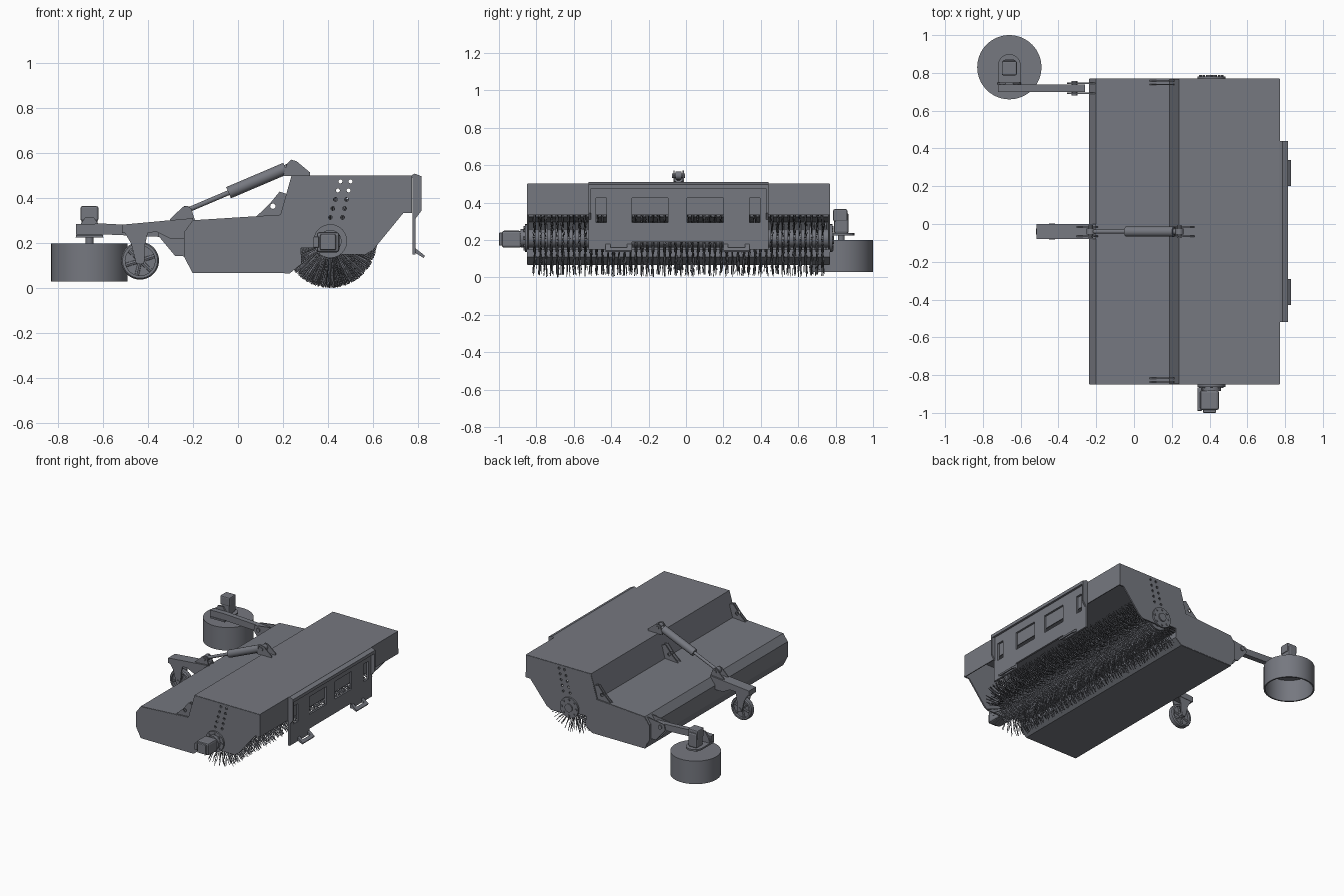
import bpy, bmesh, math, random
from mathutils import Vector, Matrix

random.seed(4)
cube = bpy.data.objects.get("Cube")
if cube:
    bpy.data.objects.remove(cube, do_unlink=True)

STEEL = (0.18, 0.188, 0.215, 1)
steel = bpy.data.materials.new("steel_grey")
steel.use_nodes = True
steel.diffuse_color = STEEL
steel.node_tree.nodes["Principled BSDF"].inputs["Base Color"].default_value = STEEL


def finish(name, bm, smooth=False):
    bmesh.ops.recalc_face_normals(bm, faces=bm.faces[:])
    mesh = bpy.data.meshes.new(name)
    bm.to_mesh(mesh)
    bm.free()
    mesh.materials.append(steel)
    ob = bpy.data.objects.new(name, mesh)
    bpy.context.collection.objects.link(ob)
    if smooth:
        select(ob)
        bpy.ops.object.shade_smooth_by_angle(angle=math.radians(35))
    return ob


def select(ob):
    bpy.ops.object.select_all(action='DESELECT')
    ob.select_set(True)
    bpy.context.view_layer.objects.active = ob


def apply_modifier(ob, mod):
    select(ob)
    bpy.ops.object.modifier_apply(modifier=mod.name)


def prism(name, pts, lo, hi, axis='y'):
    """Outline extruded along y (points are x, z) or along z (points are x, y)."""
    bm = bmesh.new()
    place = (lambda a, b: (a, lo, b)) if axis == 'y' else (lambda a, b: (a, b, lo))
    face = bm.faces.new([bm.verts.new(place(a, b)) for a, b in pts])
    geom = bmesh.ops.extrude_face_region(bm, geom=[face])["geom"]
    move = Vector((0, hi - lo, 0)) if axis == 'y' else Vector((0, 0, hi - lo))
    bmesh.ops.translate(bm, vec=move, verts=[v for v in geom if isinstance(v, bmesh.types.BMVert)])
    return finish(name, bm)


def box(name, x0, x1, y0, y1, z0, z1, bevel=0):
    ob = prism(name, [(x0, z0), (x1, z0), (x1, z1), (x0, z1)], y0, y1)
    if bevel:
        mod = ob.modifiers.new("bevel", 'BEVEL')
        mod.width, mod.segments = bevel, 2
        apply_modifier(ob, mod)
    return ob


def add_rod(bm, p0, p1, r, sides=24, r2=None):
    p0, p1 = Vector(p0), Vector(p1)
    d = p1 - p0
    turn = d.to_track_quat('Z', 'Y').to_matrix().to_4x4()
    bmesh.ops.create_cone(bm, cap_ends=True, segments=sides, radius1=r, radius2=r if r2 is None else r2,
                          depth=d.length, matrix=Matrix.Translation((p0 + p1) / 2) @ turn)


def rod(name, p0, p1, r, sides=24, r2=None):
    bm = bmesh.new()
    add_rod(bm, p0, p1, r, sides, r2)
    return finish(name, bm, True)


def turned(name, profile, center, axis, sides=40):
    """Closed (radius, offset) profile revolved around an axis."""
    bm = bmesh.new()
    verts = [bm.verts.new((r, 0, h)) for r, h in profile]
    edges = [bm.edges.new((verts[i], verts[(i + 1) % len(verts)])) for i in range(len(verts))]
    bmesh.ops.spin(bm, geom=verts + edges, axis=(0, 0, 1), cent=(0, 0, 0), angle=math.tau, steps=sides)
    bmesh.ops.remove_doubles(bm, verts=bm.verts[:], dist=1e-5)
    turn = Vector(axis).to_track_quat('Z', 'Y').to_matrix().to_4x4()
    bmesh.ops.transform(bm, matrix=Matrix.Translation(center) @ turn, verts=bm.verts[:])
    return finish(name, bm, True)


def cut(ob, cutter):
    cutter.hide_render = True
    mod = ob.modifiers.new("cut", 'BOOLEAN')
    mod.operation, mod.object, mod.solver = 'DIFFERENCE', cutter, 'EXACT'
    apply_modifier(ob, mod)
    bpy.data.objects.remove(cutter, do_unlink=True)


Y0, Y1 = -0.85, 0.77      # housing ends
HX, HZ = 0.41, 0.21       # main brush axis
MID = -0.04               # cylinder and caster line

# Folded sheet forming the hood and the hopper
sheet = [(0.77, 0.335), (0.77, 0.5), (0.24, 0.5), (0.19, 0.325), (-0.2, 0.3), (-0.236, 0.25),
         (-0.236, 0.14), (-0.2, 0.07), (0.23, 0.07), (0.28, 0.11), (0.28, 0.15)]
bm = bmesh.new()
rows = [[bm.verts.new((x, y, z)) for x, z in sheet] for y in (Y0 + .002, Y1 - .002)]
for i in range(len(sheet) - 1):
    bm.faces.new((rows[0][i], rows[0][i + 1], rows[1][i + 1], rows[1][i]))
hood = finish("hood_and_hopper", bm)
mod = hood.modifiers.new("thickness", 'SOLIDIFY')
mod.thickness, mod.offset = 0.006, 0
apply_modifier(hood, mod)

# End plates with two rows of adjustment holes
outline = sheet[:-1] + [(0.28, 0.18), (0.35, 0.18), (0.38, 0.15), (0.565, 0.15), (0.6, 0.17), (0.735, 0.335)]
for label, y in (("right", Y0), ("left", Y1 - 0.01)):
    plate = prism(label + "_end_plate", outline, y, y + 0.01)
    bm = bmesh.new()
    for x0, x1 in ((0.41, 0.455), (0.465, 0.5)):
        for i in range(5):
            x, z = x0 + (x1 - x0) * i / 4, 0.315 + 0.04 * i
            add_rod(bm, (x, y - .02, z), (x, y + .03, z), 0.009, 10)
    cut(plate, finish("hole_cutter", bm))

# Bearing plates with bolt rings at both brush ends
for label, y, s in (("right", Y0, -1), ("left", Y1, 1)):
    rod(label + "_bearing_plate", (HX, y, HZ), (HX, y + s * 0.012, HZ), 0.075, 24)
    bm = bmesh.new()
    for i in range(8):
        a = math.tau * i / 8
        x, z = HX + 0.058 * math.cos(a), HZ + 0.058 * math.sin(a)
        add_rod(bm, (x, y, z), (x, y + s * 0.018, z), 0.008, 6)
    finish(label + "_bearing_bolts", bm)
    rod(label + "_bearing_hub", (HX, y, HZ), (HX, y + s * 0.02, HZ), 0.03)

# Drive motor on the right end
rod("drive_motor_flange", (HX, -0.85, HZ), (HX, -0.885, HZ), 0.05)
box("drive_motor_body", 0.35, 0.45, -0.985, -0.88, 0.16, 0.25, 0.012)
box("drive_motor_cap", 0.365, 0.435, -1.0, -0.98, 0.17, 0.24, 0.006)
box("drive_motor_port", 0.335, 0.36, -0.99, -0.865, 0.18, 0.23, 0.005)

# Main brush: core, spacer rings and bristles
rod("brush_core", (HX, Y0 + .01, HZ), (HX, Y1 - .01, HZ), 0.05)
rings, bristles = bmesh.new(), bmesh.new()
count = 52
for k in range(count):
    y = Y0 + 0.04 + (Y1 - Y0 - 0.08) * k / (count - 1)
    add_rod(rings, (HX, y - .008, HZ), (HX, y + .008, HZ), 0.075, 20)
    for i in range(44):
        a = math.tau * (i + random.random()) / 44
        yj = y + random.uniform(-0.012, 0.012)
        c, s = math.cos(a), math.sin(a)
        length = random.uniform(0.19, 0.209)
        add_rod(bristles, (HX + .07 * c, y, HZ + .07 * s), (HX + length * c, yj, HZ + length * s), 0.0022, 3)
finish("brush_rings", rings, True)
finish("brush_bristles", bristles)

# Mounting plate with windows on the back of the hood
mount = box("mounting_plate", 0.775, 0.789, -0.52, 0.44, 0.15, 0.5)
cut(mount, box("middle_cutter", 0.7, 0.9, -0.29, 0.2, 0.1, 0.19))
for y0, y1 in ((-0.48, -0.425), (-0.29, -0.095), (0.005, 0.2), (0.34, 0.395)):
    cut(mount, box("window_cutter", 0.7, 0.9, y0, y1, 0.295, 0.425))
prism("mount_top_hook", [(0.768, 0.5), (0.775, 0.49), (0.789, 0.485), (0.815, 0.475), (0.815, 0.498), (0.785, 0.51)],
      -0.52, 0.44)
side = [(0.789, 0.31), (0.815, 0.345), (0.815, 0.49), (0.789, 0.5)]
for label, y in (("right", -0.52), ("left", 0.428)):
    prism(label + "_mount_flange", side, y, y + 0.012)
foot = [(0.78, 0.185), (0.83, 0.145), (0.825, 0.135), (0.775, 0.165)]
toe = [(0.812, 0.16), (0.83, 0.145), (0.825, 0.135), (0.805, 0.147)]
for label, y0, y1 in (("right", -0.43, -0.29), ("left", 0.2, 0.34)):
    prism(label + "_foot_bar", toe, y0, y1)
    for n, y in (("inner", y0), ("outer", y1 - 0.025)):
        prism(f"{label}_foot_{n}_tab", foot, y, y + 0.025)

# Hinge ears between hopper and hood
ear = [(0.08, 0.318), (0.14, 0.375), (0.185, 0.43), (0.215, 0.42), (0.19, 0.325)]
for i, y in enumerate((-0.84, -0.82, -0.06, -0.03, 0.735, 0.755)):
    plate = prism(f"hinge_ear_{i + 1}", ear, y, y + 0.007)
    cut(plate, rod("hole_cutter", (0.155, y - .02, 0.365), (0.155, y + .03, 0.365), 0.012, 12))

# Lift cylinder and its brackets
low, high = Vector((-0.23, MID, 0.345)), Vector((0.24, MID, 0.545))
mid, end = low.lerp(high, 0.4), low.lerp(high, 0.94)
rod("cylinder_rod", low, mid, 0.011, 16)
rod("cylinder_barrel", mid, end, 0.027)
rod("cylinder_neck", end, high, 0.016, 16)
upper = [(0.2, 0.5), (0.218, 0.555), (0.235, 0.572), (0.26, 0.565), (0.32, 0.515), (0.32, 0.5)]
lower = [(-0.305, 0.305), (-0.245, 0.362), (-0.225, 0.367), (-0.208, 0.355), (-0.19, 0.3)]
for label, pts, p in (("upper", upper, high), ("lower", lower, low)):
    for n, y in (("right", MID - 0.028), ("left", MID + 0.021)):
        prism(f"{label}_{n}_cylinder_bracket", pts, y, y + 0.007)
    rod(label + "_cylinder_eye", (p.x, MID - .015, p.z), (p.x, MID + .015, p.z), 0.022, 20)
    rod(label + "_cylinder_pin", (p.x, MID - .034, p.z), (p.x, MID + .034, p.z), 0.012, 16)

# Caster arm, fork and spoked wheel
prism("caster_arm", [(-0.515, 0.245), (-0.515, 0.283), (-0.2, 0.312), (-0.2, 0.22), (-0.3, 0.22), (-0.36, 0.25)],
      -0.08, 0.0)
WX, WZ = -0.435, 0.123
for n, y in (("right", MID - 0.037), ("left", MID + 0.029)):
    prism(f"caster_fork_{n}", [(-0.505, 0.25), (-0.4, 0.25), (-0.412, 0.2), (WX + .018, WZ - .012),
                               (WX - .018, WZ - .012), (-0.475, 0.2)], y, y + 0.008)
turned("caster_tyre", [(0.066, -.022), (0.078, -.022), (0.084, -.014), (0.084, .014), (0.078, .022), (0.066, .022)],
       (WX, MID, WZ), (0, 1, 0))
rod("caster_axle", (WX, MID - .042, WZ), (WX, MID + .042, WZ), 0.016, 16)
rod("caster_web", (WX, MID - .005, WZ), (WX, MID + .005, WZ), 0.068, 32)
bm = bmesh.new()
for i in range(6):
    a = math.tau * i / 6 + 0.3
    add_rod(bm, (WX, MID, WZ), (WX + .07 * math.cos(a), MID, WZ + .07 * math.sin(a)), 0.011, 8)
finish("caster_spokes", bm)

# Side brush drum, open below
SX, SY = -0.66, 0.83
turned("side_brush_drum", [(0.0, 0.2), (0.17, 0.2), (0.17, 0.03), (0.16, 0.03), (0.16, 0.19), (0.0, 0.19)],
       (SX, SY, 0), (0, 0, 1), 64)
rod("side_brush_shaft", (SX, SY, 0.19), (SX, SY, 0.235), 0.018)

# Side brush bracket and motor
tongue = [(-0.72, 0.7), (-0.6, 0.7)] + [(SX + 0.06 * math.cos(math.pi * i / 10), SY + 0.01 + 0.06 * math.sin(math.pi * i / 10))
                                        for i in range(11)]
prism("side_brush_plate", tongue, 0.225, 0.237, 'z')
prism("side_brush_cheek", [(-0.722, 0.225), (-0.598, 0.225), (-0.61, 0.27), (-0.64, 0.315), (-0.68, 0.315), (-0.71, 0.27)],
      0.738, 0.75)
box("side_motor_body", -0.695, -0.625, 0.79, 0.87, 0.235, 0.345, 0.012)
box("side_motor_cap", -0.7, -0.62, 0.787, 0.863, 0.3, 0.365, 0.008)

# Side brush arm and its pivot on the hopper
prism("side_brush_arm", [(-0.72, 0.24), (-0.72, 0.285), (-0.6, 0.288), (-0.26, 0.27), (-0.26, 0.225), (-0.6, 0.24)],
      0.7, 0.738)
for n, y in (("right", 0.688), ("left", 0.742)):
    prism(f"arm_pivot_{n}", [(-0.355, 0.235), (-0.345, 0.275), (-0.2, 0.295), (-0.2, 0.14), (-0.28, 0.145)], y, y + 0.008)
rod("arm_pivot_pin", (-0.315, 0.68, 0.25), (-0.315, 0.758, 0.25), 0.015, 16)
